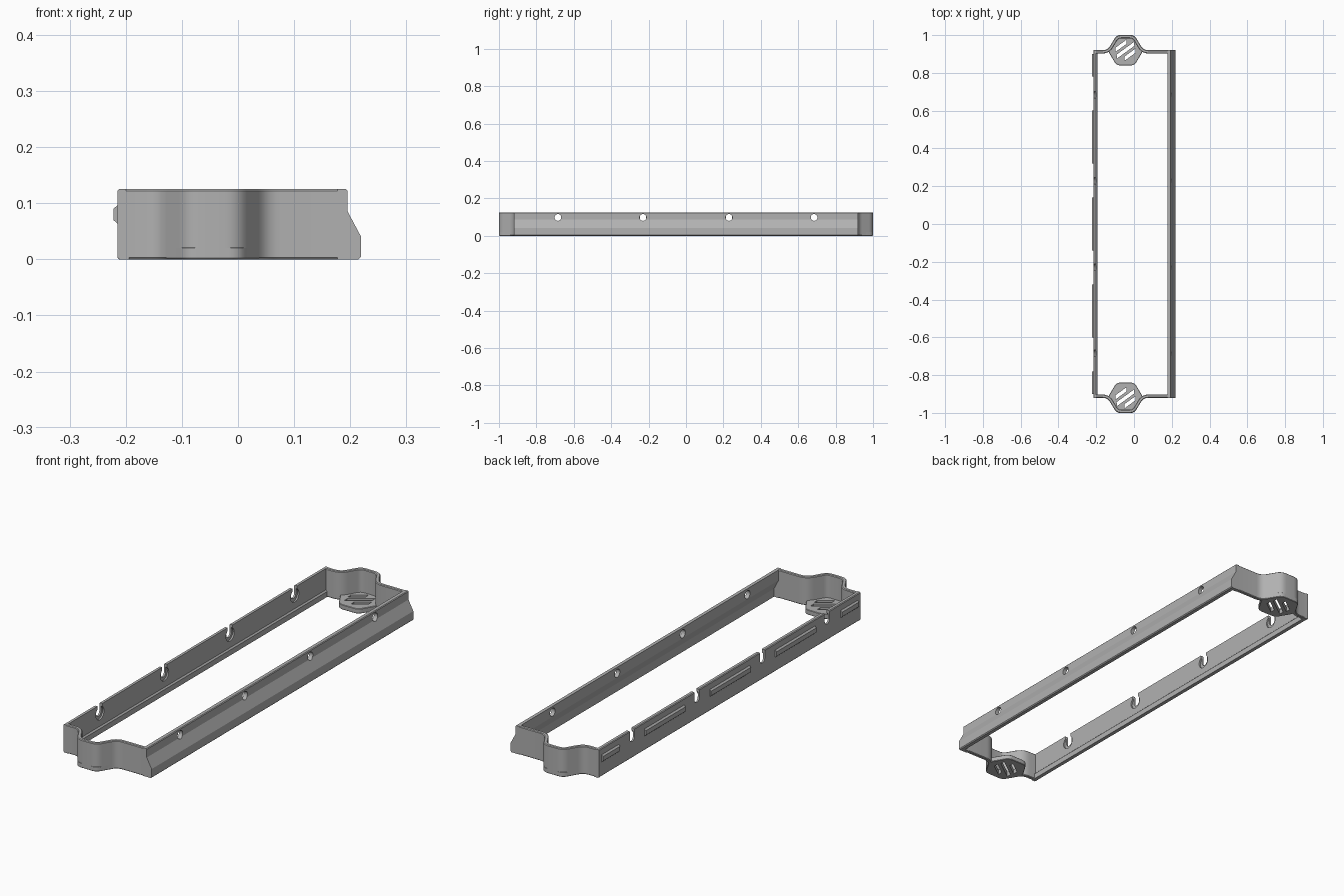
import bpy, bmesh, math
from mathutils import Vector

if "Cube" in bpy.data.objects:
    bpy.data.objects.remove(bpy.data.objects["Cube"], do_unlink=True)

# Single plastic colour
grey = bpy.data.materials.new("matte_grey")
grey.use_nodes = True
grey.diffuse_color = (0.44, 0.44, 0.44, 1)
grey.node_tree.nodes["Principled BSDF"].inputs["Base Color"].default_value = (0.44, 0.44, 0.44, 1)

END_Y, HEIGHT, WALL = 0.92, 0.125, 0.017
BOSS_X = -0.045
SCREW_Y = (-0.685, -0.23, 0.23, 0.685)


def prism(name, pts, start, end, axis):
    """Extrude a closed 2D outline along x, y or z."""
    place = {"x": lambda a, b, t: (t, a, b),
             "y": lambda a, b, t: (a, t, b),
             "z": lambda a, b, t: (a, b, t)}[axis]
    bm = bmesh.new()
    face = bm.faces.new([bm.verts.new(place(a, b, start)) for a, b in pts])
    grown = bmesh.ops.extrude_face_region(bm, geom=[face])["geom"]
    shift = Vector(place(0, 0, end - start))
    bmesh.ops.translate(bm, vec=shift, verts=[v for v in grown if isinstance(v, bmesh.types.BMVert)])
    bmesh.ops.recalc_face_normals(bm, faces=bm.faces)
    mesh = bpy.data.meshes.new(name)
    bm.to_mesh(mesh)
    bm.free()
    mesh.materials.append(grey)
    obj = bpy.data.objects.new(name, mesh)
    bpy.context.collection.objects.link(obj)
    return obj


def activate(obj):
    bpy.ops.object.select_all(action="DESELECT")
    obj.select_set(True)
    bpy.context.view_layer.objects.active = obj


def cut(obj, cutters):
    for c in cutters:
        mod = obj.modifiers.new("cut", "BOOLEAN")
        mod.operation, mod.solver, mod.object = "DIFFERENCE", "EXACT", c
        activate(obj)
        bpy.ops.object.modifier_apply(modifier=mod.name)
        bpy.data.objects.remove(c, do_unlink=True)


def soften(obj, width=0.003):
    mod = obj.modifiers.new("edge", "BEVEL")
    mod.width, mod.segments, mod.angle_limit = width, 1, math.radians(50)
    activate(obj)
    bpy.ops.object.modifier_apply(modifier=mod.name)


def smooth(obj):
    activate(obj)
    bpy.ops.object.shade_smooth_by_angle(angle=math.radians(25))


def rounded(pts, radius, closed, steps=5):
    """Round the corners of a 2D path with short curves."""
    out = []
    for i, p in enumerate(pts):
        p = Vector(p)
        if not closed and i in (0, len(pts) - 1):
            out.append(p)
            continue
        a = p + (Vector(pts[i - 1]) - p).normalized() * radius
        b = p + (Vector(pts[(i + 1) % len(pts)]) - p).normalized() * radius
        for k in range(steps + 1):
            t = k / steps
            out.append(a * (1 - t) ** 2 + p * 2 * t * (1 - t) + b * t * t)
    return out


def thicken(path, width):
    """Close an open path by offsetting it to its right."""
    inner = []
    for i, p in enumerate(path):
        before = (p - path[i - 1]).normalized() if i else None
        after = (path[i + 1] - p).normalized() if i < len(path) - 1 else before
        before = before or after
        n1, n2 = Vector((before.y, -before.x)), Vector((after.y, -after.x))
        m = (n1 + n2).normalized()
        inner.append(p + m * (width / m.dot(n1)))
    return path + inner[::-1]


def disc(y, z, r, n=24):
    return [(y + r * math.cos(math.tau * i / n), z + r * math.sin(math.tau * i / n)) for i in range(n)]


# Right rail: thin wall that steps outward towards the foot
outer = [(0.192, 0.125), (0.195, 0.122), (0.195, 0.086), (0.219, 0.041), (0.219, 0.004), (0.215, 0)]
inner = [(0.199, 0), (0.199, 0.036), (0.177, 0.078), (0.177, 0.125)]
right_rail = prism("right_rail", outer + inner, -END_Y, END_Y, "y")
cut(right_rail, [prism("hole", disc(y, 0.098, 0.018), 0.1, 0.3, "x") for y in SCREW_Y])
smooth(right_rail)

# Solid caps closing the stepped rail at each end
for side, name in ((-1, "front_rail_cap"), (1, "back_rail_cap")):
    prism(name, outer + [(0.177, 0), (0.177, 0.125)], side * (END_Y - WALL), side * END_Y, "y")

# Left rail with a low inner ledge, open screw slots and round recesses
left_rail = prism("left_rail", [(-0.211, 0), (-0.215, 0.004), (-0.215, 0.122), (-0.212, 0.125),
                                (-0.2, 0.125), (-0.2, 0.03), (-0.194, 0.024), (-0.194, 0)],
                  -END_Y, END_Y, "y")
cutters = []
for y in SCREW_Y:
    arc = [(y + 0.017 * math.cos(a), 0.09 + 0.017 * math.sin(a))
           for a in (math.pi + math.pi * i / 12 for i in range(13))]
    cutters.append(prism("slot", arc + [(y + 0.017, 0.2), (y - 0.017, 0.2)], -0.3, -0.1, "x"))
    cutters.append(prism("recess", disc(y, 0.088, 0.029), -0.207, -0.1, "x"))
cut(left_rail, cutters)
smooth(left_rail)

# Grip ribs on the outside of the left rail
for i, (a, b) in enumerate(((-0.9, -0.78), (-0.6, -0.32), (-0.14, 0.14), (0.32, 0.6), (0.78, 0.9))):
    prism(f"grip_rib_{i + 1}", [(-0.213, 0.062), (-0.222, 0.07), (-0.222, 0.09), (-0.213, 0.098)], a, b, "y")

# End walls that bulge around the mounting bosses
R = 0.095
H = R * math.sqrt(3) / 2
path = [(-0.215, END_Y), (BOSS_X - R, END_Y), (BOSS_X - R / 2, END_Y + H - 0.002),
        (BOSS_X + R / 2, END_Y + H - 0.002), (BOSS_X + R, END_Y), (0.185, END_Y)]
band = thicken(rounded(path, 0.026, False), WALL)
for side, name in ((-1, "front_wall"), (1, "back_wall")):
    wall = prism(name, [(x, side * y) for x, y in band], 0, HEIGHT, "z")
    soften(wall)
    smooth(wall)

# Hexagonal mounting floors with three slanted openings
hexagon = [(R * math.cos(math.pi * i / 3), (H - 0.002) / H * R * math.sin(math.pi * i / 3)) for i in range(6)]
along = Vector((math.cos(math.radians(36)), math.sin(math.radians(36))))
across = Vector((-along.y, along.x))
for side, name in ((-1, "front_boss_floor"), (1, "back_boss_floor")):
    centre = Vector((BOSS_X, side * END_Y))
    floor = prism(name, [centre + p for p in rounded([Vector(h) for h in hexagon], 0.02, True)], 0, 0.022, "z")
    soften(floor, 0.002)
    openings = []
    for offset, slide, half in ((0.033, -0.006, 0.036), (0, 0, 0.057), (-0.033, 0.006, 0.036)):
        c = centre + across * offset + along * slide
        # slanted ends give each opening a parallelogram shape
        u, v = along * half, across * 0.009
        k = along * 0.006
        openings.append(prism("opening", [c - u - v - k, c + u - v - k, c + u + v + k, c - u + v + k],
                              -0.1, 0.1, "z"))
    cut(floor, openings)
    smooth(floor)
